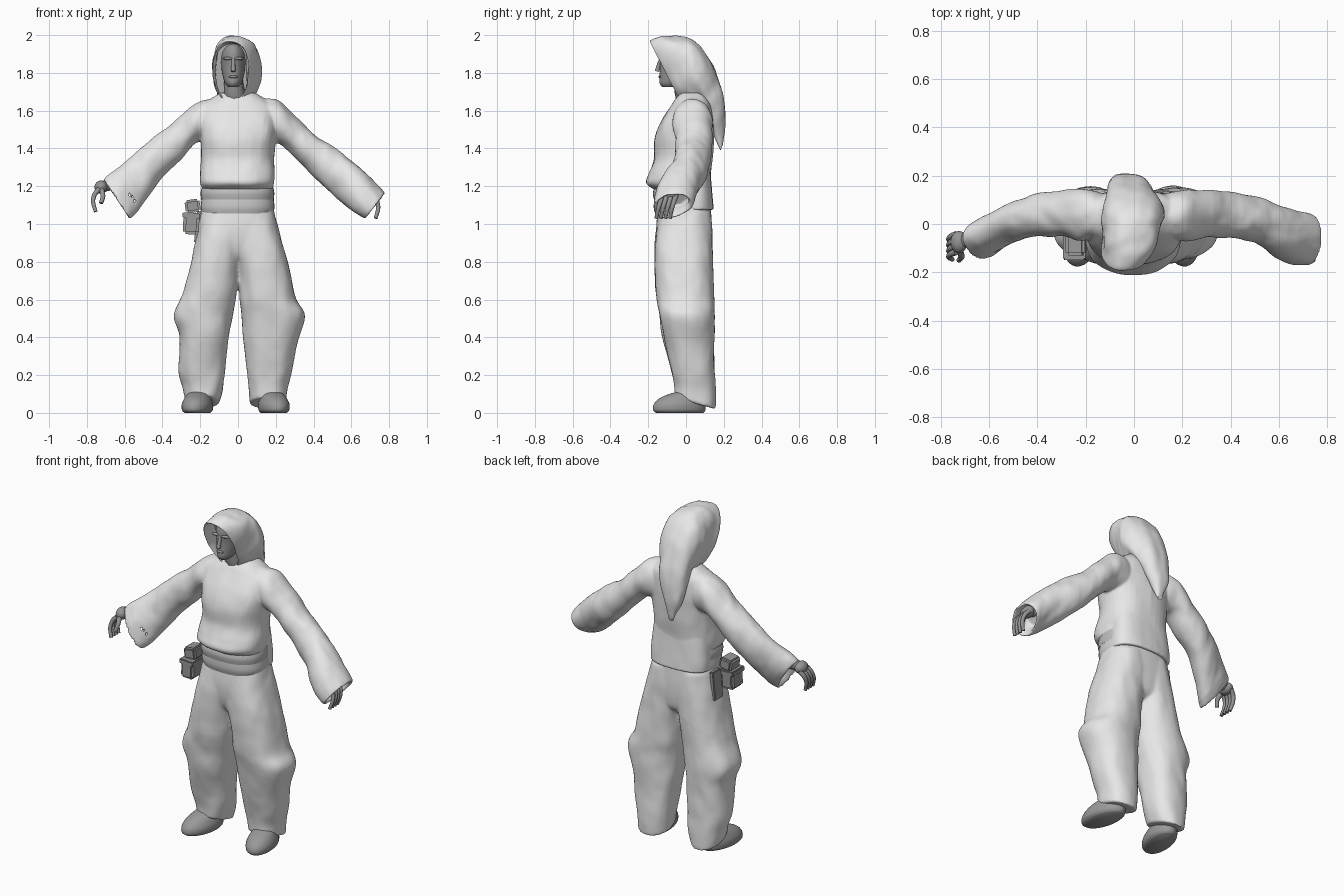
import bpy, bmesh, math
from mathutils import Vector, Matrix, noise

default_cube = bpy.data.objects.get("Cube")
if default_cube:
    bpy.data.objects.remove(default_cube, do_unlink=True)


def make_material(name, grey):
    material = bpy.data.materials.new(name)
    material.use_nodes = True
    colour = (grey, grey, grey, 1)
    material.diffuse_color = colour
    material.node_tree.nodes["Principled BSDF"].inputs["Base Color"].default_value = colour
    return material


CLOTH = make_material("pale cloth", .8)
SASH = make_material("grey sash", .63)
BELT = make_material("grey belt", .52)
LEATHER = make_material("dark leather", .32)
SKIN = make_material("shaded skin", .3)


def finish(name, bm, material, angle=50):
    """Turn a bmesh into a smooth shaded object."""
    bmesh.ops.recalc_face_normals(bm, faces=bm.faces)
    mesh = bpy.data.meshes.new(name)
    bm.to_mesh(mesh)
    bm.free()
    mesh.materials.append(material)
    obj = bpy.data.objects.new(name, mesh)
    bpy.context.collection.objects.link(obj)
    bpy.ops.object.select_all(action='DESELECT')
    obj.select_set(True)
    bpy.context.view_layer.objects.active = obj
    bpy.ops.object.shade_smooth_by_angle(angle=math.radians(angle))
    return obj


def fuse(parts, voxel, passes):
    """Melt overlapping cloth parts into the first one."""
    bpy.ops.object.select_all(action='DESELECT')
    for part in parts:
        part.select_set(True)
    bpy.context.view_layer.objects.active = parts[0]
    bpy.ops.object.join()
    remesh = parts[0].modifiers.new("fuse", 'REMESH')
    remesh.mode = 'VOXEL'
    remesh.voxel_size = voxel
    remesh.use_smooth_shade = True
    smooth = parts[0].modifiers.new("soften", 'SMOOTH')
    smooth.iterations = passes


def spline(a, b, c, d, t):
    """Catmull-Rom blend between b and c."""
    return b + (c - a) * (t / 2) + (a * 2 - b * 5 + c * 4 - d) * (t * t / 2) \
        + (b * 3 - a - c * 3 + d) * (t ** 3 / 2)


def loft(name, rings, material, sides=40, steps=5, square=1, folds=0):
    """Skin a closed body through rings of (centre, half axis, half axis)."""
    bm = bmesh.new()
    last = len(rings) - 1
    sections = []
    for i in range(last):
        near = [rings[max(0, min(last, i + k))] for k in (-1, 0, 1, 2)]
        for s in range(steps):
            sections.append([spline(*(r[axis] for r in near), s / steps) for axis in range(3)])
    sections.append(rings[-1])
    loops = []
    for centre, u, v in sections:
        loop = []
        for k in range(sides):
            a = math.tau * k / sides
            c, s = math.cos(a), math.sin(a)
            offset = u * math.copysign(abs(c) ** square, c) + v * math.copysign(abs(s) ** square, s)
            point = centre + offset
            if folds:
                grain = Vector((point.x * 11, point.y * 11, point.z * 6))
                point += offset.normalized() * folds * (noise.noise(grain) + noise.noise(grain * 2) / 2)
            loop.append(bm.verts.new(point))
        loops.append(loop)
    for low, high in zip(loops, loops[1:]):
        for k in range(sides):
            n = (k + 1) % sides
            bm.faces.new((low[k], low[n], high[n], high[k]))
    bm.faces.new(loops[0])
    bm.faces.new(loops[-1])
    return finish(name, bm, material)


def level(z, x0, x1, y0, y1, tilt=0):
    """Horizontal ring from its bounds; tilt lowers the back."""
    return (Vector(((x0 + x1) / 2, (y0 + y1) / 2, z)),
            Vector(((x1 - x0) / 2, 0, 0)), Vector((0, (y1 - y0) / 2, -tilt)))


def sleeve_ring(top_x, top_z, low_x, low_z, y, depth, sweep=0):
    """Ring across an arm; sweep brings its lower edge forward."""
    top, low = Vector((top_x, y + sweep, top_z)), Vector((low_x, y - sweep, low_z))
    return (top + low) / 2, (top - low) / 2, Vector((0, depth, 0))


def hood_ring(top_y, top_z, low_y, low_z, x, width):
    top, low = Vector((x, top_y, top_z)), Vector((x, low_y, low_z))
    return (top + low) / 2, (top - low) / 2, Vector((width, 0, 0))


def lining(ring, inward, scale):
    """Ring just inside an opening, to give it a hollow look."""
    return ring[0] + Vector(inward), ring[1] * scale, ring[2] * scale


def tube(name, points, radius, material):
    points = [Vector(p) for p in points]
    rings = []
    for i, p in enumerate(points):
        along = points[min(i + 1, len(points) - 1)] - points[max(i - 1, 0)]
        u = along.orthogonal().normalized()
        v = along.normalized().cross(u)
        size = radius * (1 - .4 * i / len(points))
        rings.append((p, u * size, v * size))
    return loft(name, rings, material, sides=10, steps=4)


def ball(name, centre, radii, material):
    bm = bmesh.new()
    bmesh.ops.create_uvsphere(bm, u_segments=24, v_segments=16, radius=1)
    bm.transform(Matrix.Translation(centre) @ Matrix.Diagonal((*radii, 1)))
    return finish(name, bm, material)


def box(name, centre, size, material, lean=0):
    bm = bmesh.new()
    bmesh.ops.create_cube(bm, size=1)
    bm.transform(Matrix.Diagonal((*size, 1)))
    bmesh.ops.bevel(bm, geom=bm.edges[:], offset=min(size) / 6, segments=2, affect='EDGES')
    bm.transform(Matrix.Translation(centre) @ Matrix.Rotation(lean, 4, 'Y'))
    return finish(name, bm, material, 40)


# Tunic body, bloused over the belt, with a back hem hanging over it
tunic = [(1.17, -.17, .17, -.13, .12), (1.19, -.19, .185, -.18, .13), (1.22, -.2, .19, -.212, .13),
         (1.27, -.2, .195, -.197, .135), (1.35, -.195, .19, -.167, .14), (1.45, -.2, .2, -.167, .145),
         (1.54, -.21, .21, -.137, .145), (1.62, -.2, .2, -.082, .135), (1.66, -.15, .15, -.057, .12),
         (1.695, -.09, .09, -.03, .1)]
hem = [(1.3, -.17, .17, -.06, .13), (1.15, -.187, .183, -.05, .142), (1.075, -.187, .183, -.05, .147)]
shirt = [loft("tunic", [level(*r) for r in tunic], CLOTH, square=.85, folds=.006),
         loft("tunic_back_hem", [level(*r) for r in hem], CLOTH, square=.8, folds=.004)]

# Wide sleeves, melted into the tunic
left = [(.1, 1.67, .13, 1.42, .03, .09), (.22, 1.65, .21, 1.43, .035, .108),
        (.31, 1.565, .29, 1.365, .045, .097), (.43, 1.455, .4, 1.245, .035, .094),
        (.55, 1.375, .49, 1.165, .01, .097), (.66, 1.29, .57, 1.095, -.04, .11, .01),
        (.775, 1.17, .67, 1.03, -.07, .105, .02)]
right = [(-.1, 1.67, -.13, 1.42, .03, .09), (-.22, 1.64, -.22, 1.43, .04, .108),
         (-.33, 1.55, -.3, 1.34, .045, .093), (-.45, 1.455, -.4, 1.245, .03, .088),
         (-.56, 1.36, -.48, 1.135, 0, .08, .01), (-.705, 1.24, -.57, 1.03, -.07, .075, .015)]
for name, rows, side in (("left_sleeve", left, 1), ("right_sleeve", right, -1)):
    rings = [sleeve_ring(*r) for r in rows]
    rings += [lining(rings[-1], (-.012 * side, 0, .01), .78), lining(rings[-1], (-.06 * side, .02, .05), .74)]
    shirt.append(loft(name, rings, CLOTH, folds=.009))
fuse(shirt, .0065, 4)

# Baggy trousers, both legs melted into one seat
seat = [(1.1, -.185, .185, -.145, .13), (.98, -.21, .205, -.158, .138),
        (.88, -.19, .19, -.148, .135), (.82, -.13, .13, -.12, .12), (.78, -.06, .06, -.06, .07)]
left = [(1.06, -.03, .19, -.14, .13), (.95, -.04, .22, -.16, .14), (.83, -.02, .255, -.165, .142),
        (.72, .002, .28, -.162, .145), (.6, .008, .312, -.155, .15), (.51, .02, .355, -.14, .15),
        (.36, .03, .31, -.11, .15), (.23, .045, .287, -.08, .15), (.13, .055, .265, -.065, .157, .02),
        (.05, .065, .255, -.06, .157, .03)]
right = [(1.06, -.19, .03, -.14, .13), (.95, -.215, .04, -.16, .14), (.83, -.24, .02, -.165, .142),
         (.65, -.287, -.006, -.16, .145), (.52, -.342, -.025, -.14, .15), (.41, -.31, -.05, -.125, .15),
         (.23, -.317, -.065, -.08, .15), (.13, -.29, -.08, -.065, .157, .02),
         (.055, -.275, -.1, -.06, .157, .033)]
trousers = [loft("trousers", [level(*r) for r in seat], CLOTH, square=.8)]
for name, rows in (("left_trouser_leg", left), ("right_trouser_leg", right)):
    trousers.append(loft(name, [level(*r) for r in rows], CLOTH, square=.85, folds=.006))
fuse(trousers, .008, 8)

# Shoes, low at the toe and turned slightly out
shoe = [(0, -.065, .065, -.125, .13), (.015, -.078, .078, -.142, .14), (.045, -.08, .08, -.138, .14),
        (.075, -.07, .07, -.11, .135), (.098, -.058, .058, -.06, .13), (.115, -.045, .045, 0, .11)]
for name, x, side in (("left_shoe", .19, 1), ("right_shoe", -.215, -1)):
    obj = loft(name, [level(*r) for r in shoe], LEATHER)
    obj.location = (x, -.035, 0)
    obj.rotation_euler.z = .2 * side

# Sash, belt and hip pouches
sash = [(1.055, -.19, .185, -.155, .12), (1.09, -.197, .193, -.165, .125), (1.14, -.192, .188, -.165, .125)]
loft("waist_sash", [level(*r) for r in sash], SASH, square=.85)
belt = [(1.13, -.195, .19, -.17, .12), (1.165, -.198, .192, -.175, .12), (1.2, -.19, .185, -.165, .12)]
loft("belt", [level(*r) for r in belt], BELT, square=.85)
box("lower_pouch", (-.248, -.09, 1), (.085, .11, .11), LEATHER, .05)
box("pouch_flap", (-.248, -.09, 1.045), (.092, .117, .03), LEATHER, .05)
box("upper_pouch", (-.24, -.08, 1.095), (.08, .1, .07), LEATHER, -.15)
box("hip_strap", (-.212, .01, .985), (.025, .08, .17), LEATHER, .1)

# Head and face
head = [(1.725, -.05, 0, -.125, -.04), (1.745, -.068, .018, -.14, 0), (1.78, -.08, .03, -.14, .04),
        (1.83, -.088, .038, -.138, .07), (1.9, -.09, .04, -.14, .08), (1.945, -.07, .02, -.115, .06),
        (1.965, -.04, -.01, -.06, .02)]
loft("head", [level(*r) for r in head], SKIN)
tube("neck", [(-.01, .02, 1.64), (-.02, -.005, 1.7), (-.025, -.02, 1.78)], .065, SKIN)
tube("nose", [(-.025, -.153, 1.808), (-.025, -.147, 1.83), (-.025, -.133, 1.875)], .013, SKIN)
ball("lips", (-.025, -.138, 1.78), (.024, .008, .007), SKIN)
for side, name in ((1, "left_brow"), (-1, "right_brow")):
    ball(name, (-.025 + .028 * side, -.132, 1.876), (.03, .012, .008), SKIN)

# Hood, open to the collar and draping back into a pointed tail
hood = [(-.187, 1.965, -.03, 1.65, -.035, .095), (-.12, 1.99, 0, 1.65, -.02, .113),
        (-.03, 1.995, .04, 1.65, -.01, .125), (.05, 1.965, .07, 1.65, -.007, .123),
        (.12, 1.89, .09, 1.62, -.01, .11), (.16, 1.8, .105, 1.58, -.015, .098),
        (.2, 1.67, .13, 1.53, -.025, .08), (.212, 1.55, .155, 1.46, -.035, .052),
        (.195, 1.42, .185, 1.395, -.035, .014)]
rings = [hood_ring(*r) for r in hood]
rings = [lining(rings[0], (0, .08, 0), .92), lining(rings[0], (0, .012, 0), .93)] + rings
loft("hood", rings, CLOTH, sides=64, square=.8, folds=.014)


# Hands with curled fingers
def hand(label, side, palm):
    palm = Vector(palm)

    def at(x, y, z):
        return palm + Vector((x * side, y, z))

    ball(label + "_palm", palm, (.035, .046, .035), SKIN)
    tube(label + "_wrist", [at(-.11, .03, .025), at(-.05, .015, .015), at(0, 0, 0)], .038, SKIN)
    for i in range(4):
        y = .032 - .024 * i
        tube(f"{label}_finger_{i + 1}", [at(.01, y, -.01), at(.035, y - .01, -.04),
             at(.042, y - .022, -.08), at(.028, y - .032, -.13)], .014, SKIN)
    tube(label + "_thumb", [at(0, -.03, -.01), at(-.01, -.06, -.045), at(0, -.075, -.085)], .015, SKIN)


hand("right_hand", -1, (-.725, -.075, 1.195))
hand("left_hand", 1, (.7, -.085, 1.16))
